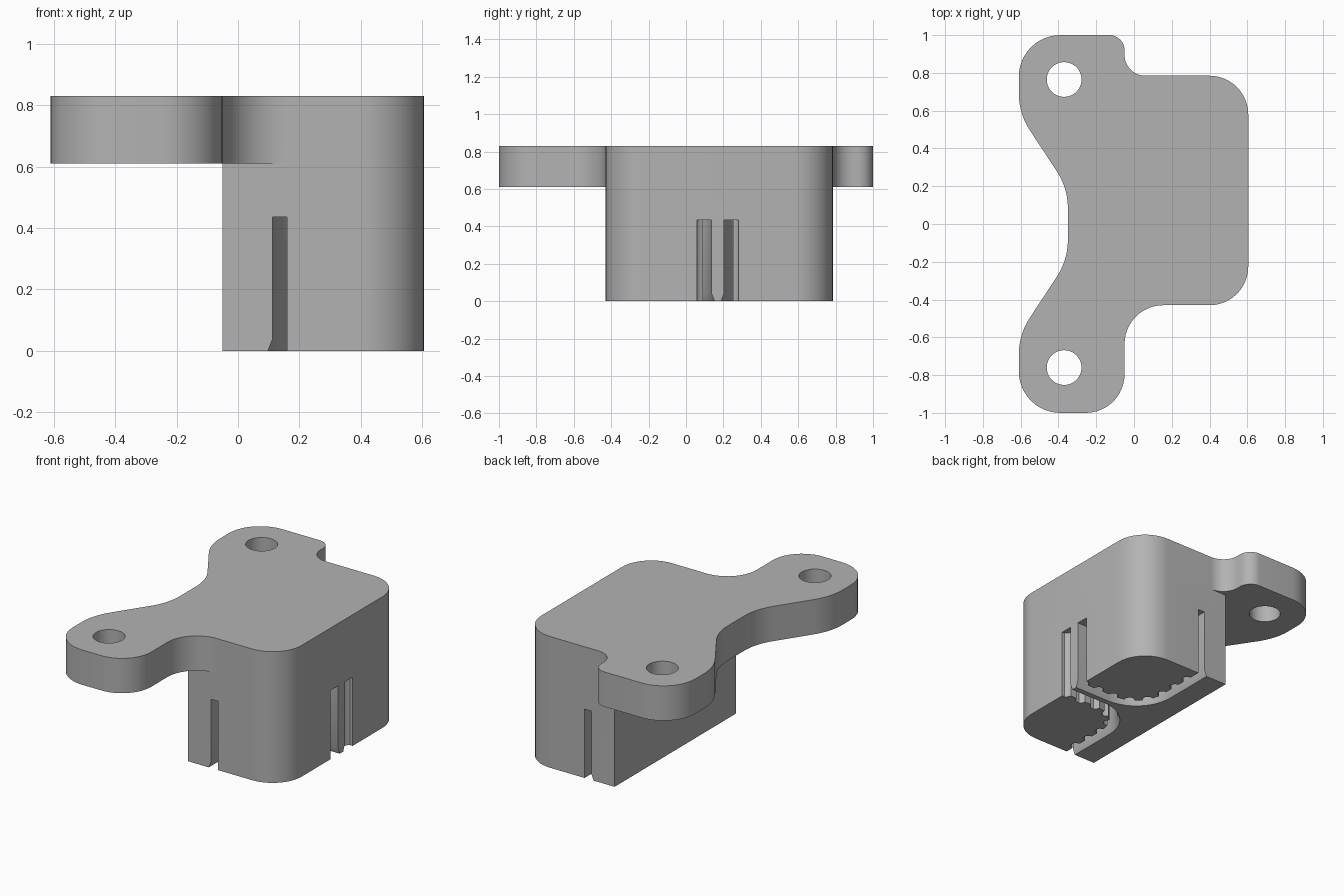
import bpy, bmesh, math
from mathutils import Vector

if "Cube" in bpy.data.objects:
    bpy.data.objects.remove(bpy.data.objects["Cube"])

gray = bpy.data.materials.new("mid gray")
gray.diffuse_color = (0.45, 0.45, 0.45, 1)
gray.use_nodes = True
gray.node_tree.nodes["Principled BSDF"].inputs["Base Color"].default_value = gray.diffuse_color


def fillet(corners, steps=12):
    """Round each (x, y, radius) corner of a closed outline."""
    out = []
    for i, (x, y, r) in enumerate(corners):
        p = Vector((x, y))
        if r == 0:
            out.append(p)
            continue
        a = (Vector(corners[i - 1][:2]) - p).normalized()
        b = (Vector(corners[(i + 1) % len(corners)][:2]) - p).normalized()
        half = a.angle(b) / 2
        c = p + (a + b).normalized() * (r / math.sin(half))
        start = p + a * (r / math.tan(half)) - c
        end = p + b * (r / math.tan(half)) - c
        turn = math.atan2(start.x * end.y - start.y * end.x, start.dot(end))
        for k in range(steps + 1):
            t = turn * k / steps
            out.append(c + Vector((start.x * math.cos(t) - start.y * math.sin(t),
                                   start.x * math.sin(t) + start.y * math.cos(t))))
    return out


def loft(name, layers):
    """Solid through matching outlines given as (z, points)."""
    bm = bmesh.new()
    rings = [[bm.verts.new((p[0], p[1], z)) for p in pts] for z, pts in layers]
    n = len(rings[0])
    bm.faces.new(rings[0][::-1])
    bm.faces.new(rings[-1])
    for lo, hi in zip(rings, rings[1:]):
        for i in range(n):
            j = (i + 1) % n
            bm.faces.new((lo[i], lo[j], hi[j], hi[i]))
    bmesh.ops.recalc_face_normals(bm, faces=bm.faces)
    me = bpy.data.meshes.new(name)
    bm.to_mesh(me)
    bm.free()
    me.materials.append(gray)
    ob = bpy.data.objects.new(name, me)
    bpy.context.collection.objects.link(ob)
    return ob


def combine(target, tool, operation):
    mod = target.modifiers.new(operation.lower(), 'BOOLEAN')
    mod.operation, mod.solver, mod.object = operation, 'EXACT', tool
    bpy.context.view_layer.objects.active = target
    bpy.ops.object.modifier_apply(modifier=mod.name)
    bpy.data.objects.remove(tool)


# Mounting plate with two ears and a waisted left edge
plate_outline = fillet([
    (-0.61, -1, 0.22), (-0.05, -1, 0.205), (-0.05, -0.43, 0.205),
    (0.605, -0.43, 0.205), (0.605, 0.785, 0.205), (-0.05, 0.785, 0.11),
    (-0.05, 1, 0.08), (-0.61, 1, 0.22), (-0.61, 0.585, 0.36),
    (-0.35, 0.19, 0.36), (-0.35, -0.19, 0.36), (-0.61, -0.585, 0.36)])
plate = loft("mounting_plate", [(0.61, plate_outline), (0.83, plate_outline)])

# Screw holes
for y in (-0.76, 0.765):
    circle = [(-0.37 + 0.092 * math.cos(k * math.pi / 20),
               y + 0.092 * math.sin(k * math.pi / 20)) for k in range(40)]
    combine(plate, loft("screw_hole", [(0.5, circle), (0.95, circle)]), 'DIFFERENCE')

# Block under the plate
block_outline = fillet([(-0.05, -0.43, 0), (0.605, -0.43, 0.205),
                        (0.605, 0.785, 0.205), (-0.05, 0.785, 0)])
block = loft("clamp_block", [(0, block_outline), (0.61, block_outline)])

# Toothed belt channels, each turning from an end face to the right face
R = 0.2
ARC = R * math.pi / 2
PITCH = 0.112


def channel_point(s, off):
    """Point at length s along the toothed wall, moved off into the corner."""
    if s < 0:
        return (0.16 + off, -0.11 + s)
    if s > ARC:
        return (0.36 + s - ARC, 0.09 - off)
    a = math.pi - s / R
    return (0.36 + (R - off) * math.cos(a), -0.11 + (R - off) * math.sin(a))


def channel_outline(flare):
    pts = [channel_point(-0.45, 0)]
    for k in range(7, -1, -1):
        s = 0.552 - PITCH * k
        pts += [channel_point(s + ds, off) for ds, off in
                ((-0.033, 0), (-0.025, 0.02), (-0.012, 0.031),
                 (0.012, 0.031), (0.025, 0.02), (0.033, 0))]
    pts.append(channel_point(0.7, 0))
    wall = [0.7] + [ARC * k / 14 for k in range(14, -1, -1)] + [-0.45]
    return pts + [channel_point(s, -0.047 - flare) for s in wall]


for side in (1, -1):
    layers = [(z, [(x, y if side > 0 else 0.34 - y) for x, y in channel_outline(flare)])
              for z, flare in ((-0.04, 0.032), (0.04, 0), (0.435, 0))]
    combine(block, loft("belt_channel", layers), 'DIFFERENCE')

# Join both parts into one solid and keep the edges crisp
combine(block, plate, 'UNION')
block.name = "belt_clamp_bracket"
bpy.ops.object.select_all(action='DESELECT')
block.select_set(True)
bpy.context.view_layer.objects.active = block
bpy.ops.object.shade_smooth_by_angle(angle=math.radians(30))
